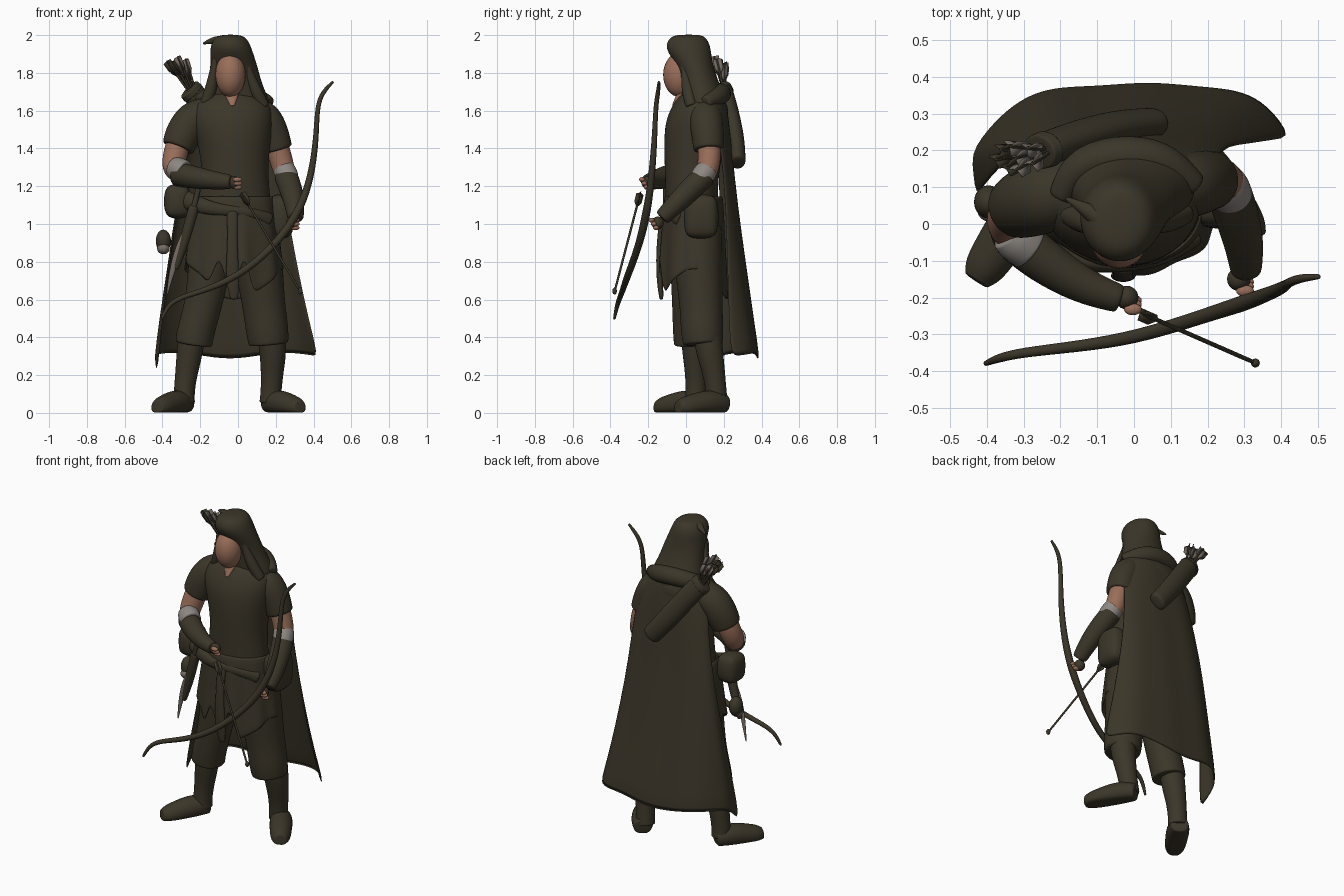
import bpy, bmesh, math, random
from mathutils import Vector as V

random.seed(4)

def material(name, col):
    m = bpy.data.materials.new(name)
    m.diffuse_color = (*col, 1)
    return m

CLOTH = material("dark olive cloth", (0.045, 0.037, 0.022))
SKIN = material("skin", (0.32, 0.155, 0.10))
CUFF = material("grey linen", (0.27, 0.245, 0.225))
FEATHER = material("grey feather", (0.17, 0.14, 0.12))
STEEL = material("worn steel", (0.19, 0.155, 0.13))

def finish(name, bm, mat, sub=2, solid=0.0):
    bmesh.ops.recalc_face_normals(bm, faces=bm.faces)
    me = bpy.data.meshes.new(name)
    bm.to_mesh(me)
    bm.free()
    me.materials.append(mat)
    for p in me.polygons:
        p.use_smooth = True
    ob = bpy.data.objects.new(name, me)
    bpy.context.collection.objects.link(ob)
    if solid:
        s = ob.modifiers.new("thickness", "SOLIDIFY")
        s.thickness, s.offset = solid, 0
    if sub:
        s = ob.modifiers.new("smooth", "SUBSURF")
        s.levels = s.render_levels = sub
    return ob

def bridge(name, rings, mat, sub=2, closed=True, caps=True, solid=0.0, floor=None):
    """Skin a stack of point rings."""
    bm = bmesh.new()
    vs = [[bm.verts.new(p) for p in r] for r in rings]
    n = len(vs[0])
    for a, b in zip(vs, vs[1:]):
        for i in range(n if closed else n - 1):
            j = (i + 1) % n
            bm.faces.new((a[i], a[j], b[j], b[i]))
    if caps and closed:
        bm.faces.new(vs[0])
        bm.faces.new(vs[-1])
    if floor is not None:
        for v in bm.verts:
            v.co.z = max(v.co.z, floor)
    return finish(name, bm, mat, sub, solid)

def tube(name, pts, mat, n=10, sub=2, flat=1.0, floor=None):
    """Sweep circles along points (x, y, z, radius)."""
    P = [V(p[:3]) for p in pts]
    side, rings = None, []
    for i, p in enumerate(P):
        t = (P[min(i + 1, len(P) - 1)] - P[max(i - 1, 0)]).normalized()
        if side is None:
            side = t.cross(V((0, 1, 0)) if abs(t.y) < 0.9 else V((1, 0, 0)))
        side = (side - t * side.dot(t)).normalized()
        up, r = t.cross(side), pts[i][3] * 1.04
        rings.append([p + side * r * math.cos(2 * math.pi * k / n)
                      + up * r * flat * math.sin(2 * math.pi * k / n) for k in range(n)])
    # double the end rings so the smoothing keeps the full length
    rings.insert(1, [a.lerp(b, 0.12) for a, b in zip(rings[0], rings[1])])
    rings.insert(-1, [a.lerp(b, 0.12) for a, b in zip(rings[-1], rings[-2])])
    return bridge(name, rings, mat, sub, floor=floor)

def loft(name, levels, mat, n=16):
    """Stack ellipses (cx, cy, z, rx, ry)."""
    return bridge(name, [[V((cx + rx * math.cos(2 * math.pi * k / n),
                             cy + ry * math.sin(2 * math.pi * k / n), z)) for k in range(n)]
                         for cx, cy, z, rx, ry in levels], mat)

def ball(name, c, r, mat, sub=0):
    bm = bmesh.new()
    bmesh.ops.create_uvsphere(bm, u_segments=24, v_segments=16, radius=1)
    for v in bm.verts:
        v.co = V((c[0] + v.co.x * r[0], c[1] + v.co.y * r[1], c[2] + v.co.z * r[2]))
    return finish(name, bm, mat, sub)

def pouch(name, c, s):
    bm = bmesh.new()
    bmesh.ops.create_cube(bm, size=1)
    for v in bm.verts:
        v.co = V((c[0] + v.co.x * s[0], c[1] + v.co.y * s[1], c[2] + v.co.z * s[2]))
    bmesh.ops.bevel(bm, geom=bm.edges[:], offset=min(s) * 0.25, segments=1, affect="EDGES")
    return finish(name, bm, CLOTH)

# torso
loft("tunic_body", [(-.03, .04, .95, .22, .15), (-.02, .03, 1.1, .20, .14), (-.015, .03, 1.28, .175, .145),
                    (-.02, .045, 1.42, .195, .165), (-.035, .055, 1.54, .225, .17), (-.035, .075, 1.62, .22, .155),
                    (-.03, .075, 1.665, .17, .125), (-.035, .08, 1.705, .10, .085)], CLOTH)

# skirt with folds and an uneven hem
N = 64
rows = []
for t in (0, .2, .45, .7, .9, 1):
    ring = []
    for k in range(N):
        a = 2 * math.pi * k / N
        c, s = math.cos(a), math.sin(a)
        hem = .60 + .16 * abs(c) ** 2 + (.05 if c < 0 and s < 0 else 0)
        hem += .22 * math.exp(-((a - 1.5 * math.pi - .22) / .14) ** 2)
        hem += .16 * math.exp(-((a - 1.5 * math.pi + .3) / .12) ** 2)
        f = 1 + .035 * t * math.sin(9 * a + 1)
        ring.append(V((-.025 + (.205 + .05 * t) * f * c, .04 + (.15 + .025 * t) * f * s, 1.15 + (hem - 1.15) * t)))
    rows.append(ring)
bridge("tunic_skirt", rows, CLOTH, 1, caps=False, solid=.012)
tube("hanging_sash", [(-.03, -.12, 1.07, .03), (-.03, -.145, .9, .025), (-.03, -.14, .72, .04), (-.02, -.13, .6, .02)],
     CLOTH, flat=.5)
tube("belt_drape", [(-.34, .02, 1.16, .05), (-.24, -.085, 1.11, .05), (-.1, -.115, 1.07, .03),
                    (.06, -.11, 1.07, .025), (.17, -.03, 1.02, .04)], CLOTH, flat=.7)

# neck, head and hood
tube("neck", [(-.04, .06, 1.6, .05), (-.04, .03, 1.68, .055), (-.04, -.01, 1.76, .055)], SKIN)
tube("neck_opening", [(-.035, -.01, 1.71, .045), (-.032, -.042, 1.67, .032), (-.03, -.07, 1.625, .01)], SKIN, flat=.5)
ball("face", (-.04, -.033, 1.79), (.08, .088, .118), SKIN)
loft("hood", [(-.01, .11, 1.57, .19, .11), (-.005, .10, 1.65, .178, .12), (-.015, .075, 1.74, .145, .105),
              (-.02, .055, 1.82, .13, .095), (-.03, .025, 1.89, .118, .112), (-.04, .01, 1.94, .110, .122),
              (-.04, .01, 1.988, .088, .1), (-.04, .015, 2.003, .04, .06)], CLOTH)
tube("hood_tuft", [(-.07, .0, 1.96, .04), (-.13, .04, 1.975, .02), (-.185, .07, 1.955, .005)], CLOTH)
for nm, sx in (("left", 1), ("right", -1)):
    tube(nm + "_hood_edge", [(-.04 + sx * .075, -.015, 1.88, .02), (-.035 + sx * .095, .0, 1.79, .025),
                             (-.025 + sx * .12, .01, 1.7, .035), (-.02 + sx * .16, .03, 1.62, .03)], CLOTH)
tube("hood_roll", [(-.2, .07, 1.65, .035), (-.16, .16, 1.68, .05), (-.05, .195, 1.70, .055),
                   (.08, .18, 1.68, .055), (.17, .1, 1.64, .035)], CLOTH)

# cape: rows of z, left x, right x, back y, left edge y, right edge y
rows = []
for z, xl, xr, yb, yl, yr in [(1.68, -.17, .14, .2, .13, .13), (1.6, -.25, .2, .22, .13, .15),
                              (1.4, -.29, .23, .24, .17, .19), (1.1, -.36, .255, .27, .19, .215),
                              (.8, -.42, .31, .312, .16, .22), (.5, -.48, .375, .355, .11, .23),
                              (.31, -.515, .43, .385, .075, .235)]:
    drop = (1.68 - z) / 1.37
    row = []
    for k in range(29):
        u = k / 14 - 1
        ye, e = (yl, 3.2) if u < 0 else (yr, 2.6 + 3 * drop)
        curl = max(0, -u - .85) / .15
        dz = -.015 * drop ** 6 * (1 + math.cos(5 * u)) - .1 * curl * drop ** 6
        row.append(V(((xl + xr) / 2 + (xr - xl) / 2 * u + .085 * curl * drop,
                      yb - (yb - ye) * abs(u) ** e + .004 * drop * math.sin(9 * u) - .004, z + dz)))
    rows.append(row)
bridge("cape", rows, CLOTH, 1, closed=False, solid=.012)

# legs: trousers, boots and feet
def leg(tag, trousers, boot, heel, toe):
    tube(tag + "_trousers", trousers, CLOTH, 12)
    tube(tag + "_boot", boot, CLOTH, 12)
    h, t = V(heel), V(toe)
    pts = [(*(h.lerp(t, f) + V((0, 0, up))), r) for f, r, up in
           ((0, .05, 0), (.22, .066, .012), (.45, .067, .012), (.7, .062, 0), (.88, .056, -.006), (1, .035, -.002))]
    tube(tag + "_foot", pts, CLOTH, 12, floor=.002)

leg("right", [(-.12, .04, 1.0, .12), (-.15, .03, .78, .115), (-.18, .025, .58, .098), (-.225, .03, .43, .1),
              (-.235, .035, .36, .098)],
    [(-.235, .04, .5, .075), (-.255, .05, .32, .07), (-.275, .055, .2, .058), (-.285, .052, .11, .055),
     (-.285, .055, .05, .057)],
    (-.27, .09, .045), (-.43, -.155, .032))
leg("left", [(.08, .06, 1.0, .13), (.11, .065, .78, .13), (.135, .08, .58, .112), (.155, .085, .44, .114),
             (.162, .09, .36, .105)],
    [(.17, .1, .5, .08), (.187, .125, .32, .072), (.18, .15, .2, .058), (.175, .16, .11, .055), (.17, .165, .05, .057)],
    (.16, .21, .045), (.33, -.045, .032))

# arms: sleeve, bare arm, linen cuff, bracer, hand
def arm(tag, sleeve, bare, cuff, bracer, hand):
    for part, pts, mat in (("sleeve", sleeve, CLOTH), ("bare_arm", bare, SKIN), ("cuff", cuff, CUFF),
                           ("bracer", bracer, CLOTH)):
        tube(tag + "_" + part, pts, mat, 12)
    c = V(hand)
    ball(tag + "_palm", c + V((-.005, .01, .005)), (.032, .032, .034), CLOTH)
    for i in range(3):
        ball(tag + "_finger", c + V((.012, -.022 + .012 * i, .02 - .02 * i)), (.024, .016, .013), SKIN)

arm("right", [(-.15, .09, 1.59, .085), (-.24, .075, 1.56, .1), (-.29, .06, 1.48, .098), (-.32, .045, 1.40, .085)],
    [(-.31, .05, 1.45, .062), (-.335, .03, 1.36, .066), (-.345, .0, 1.29, .06), (-.31, -.04, 1.27, .055)],
    [(-.34, -.02, 1.30, .056), (-.318, -.042, 1.29, .065), (-.28, -.07, 1.275, .06)],
    [(-.325, -.035, 1.265, .064), (-.25, -.1, 1.25, .062), (-.14, -.17, 1.232, .05), (-.035, -.205, 1.222, .038)],
    (-.015, -.21, 1.215))
arm("left", [(.08, .1, 1.6, .08), (.15, .105, 1.56, .09), (.185, .115, 1.48, .086), (.21, .12, 1.39, .08)],
    [(.2, .12, 1.44, .06), (.225, .125, 1.35, .062), (.245, .115, 1.28, .058), (.255, .09, 1.25, .05)],
    [(.242, .115, 1.29, .058), (.256, .095, 1.265, .062), (.265, .07, 1.23, .058)],
    [(.25, .105, 1.262, .062), (.275, .04, 1.2, .062), (.3, -.05, 1.11, .055), (.305, -.13, 1.03, .042)],
    (.29, -.16, 1.0))

# hip pouches and dagger
pouch("right_pouch", (-.32, -.0, 1.12), (.15, .17, .19))
pouch("left_pouch", (.225, .08, 1.04), (.15, .19, .24))
ball("hip_sack", (-.395, .06, .91), (.04, .045, .06), CLOTH)
ball("hip_sack_bead", (-.395, .045, .87), (.033, .038, .03), STEEL)
tube("dagger_grip", [(-.2, -.11, 1.23, .014), (-.235, -.105, 1.08, .016)], CLOTH, 8)
tube("dagger_blade", [(-.25, -.1, 1.02, .012), (-.31, -.095, .88, .024), (-.35, -.08, .75, .016), (-.375, -.07, .63, .004)],
     STEEL, 8, flat=.35)
tube("dagger_sheath", [(-.23, -.095, 1.1, .03), (-.28, -.085, .92, .03), (-.33, -.075, .76, .016)], CLOTH, 8)

# quiver
tube("quiver", [(.06, .275, 1.32, .055), (-.05, .265, 1.45, .062), (-.17, .23, 1.61, .062), (-.25, .2, 1.71, .06)],
     CLOTH, 12, flat=.75)
tube("quiver_rim", [(-.235, .205, 1.69, .064), (-.26, .195, 1.715, .06)], CLOTH, 12, flat=.8)

# arrows: shaft and three feather vanes
def arrow(name, nock, tip, vane, mat=FEATHER):
    a, b = V(nock), V(tip)
    tube(name + "_shaft", [(*a, .007), (*b, .007)], CLOTH, 6, 1)
    d = (b - a).normalized()
    side = d.cross(V((0, 0, 1))).normalized()
    up = d.cross(side)
    bm = bmesh.new()
    for i in range(3):
        w = side * math.cos(i * 2.094) + up * math.sin(i * 2.094)
        quad = [a + d * .005, a + d * .01 + w * vane, a + d * .06 + w * vane, a + d * .1]
        bm.faces.new([bm.verts.new(p) for p in quad])
    finish(name + "_vanes", bm, mat, 0, .004)

for i in range(8):
    a = i * 2.4
    r = .055 if i else 0
    p = V((-.325 + r * math.cos(a), .18 + .6 * r * math.sin(a), 1.865 + .03 * math.sin(a * 1.7) - .02 * math.cos(a)))
    arrow("quiver_arrow", p, (-.23 + .3 * r * math.cos(a), .205, 1.68), .026, CLOTH if i % 3 == 1 else FEATHER)
arrow("held_arrow", (.015, -.24, 1.17), (.335, -.38, .635), .022, CLOTH)
ball("arrow_tip", (.33, -.378, .645), (.012, .012, .018), CLOTH)

# bow
tube("bow", [(.505, -.143, 1.755, .007), (.45, -.147, 1.7, .013), (.42, -.16, 1.63, .013), (.415, -.165, 1.48, .015),
             (.4, -.175, 1.33, .018), (.365, -.19, 1.17, .02), (.3, -.215, 1.03, .024), (.22, -.24, .92, .021),
             (.1, -.28, .8, .02), (-.03, -.315, .71, .019), (-.17, -.335, .65, .016), (-.31, -.35, .61, .014),
             (-.37, -.365, .57, .013), (-.405, -.38, .495, .007)], CLOTH, 8)
